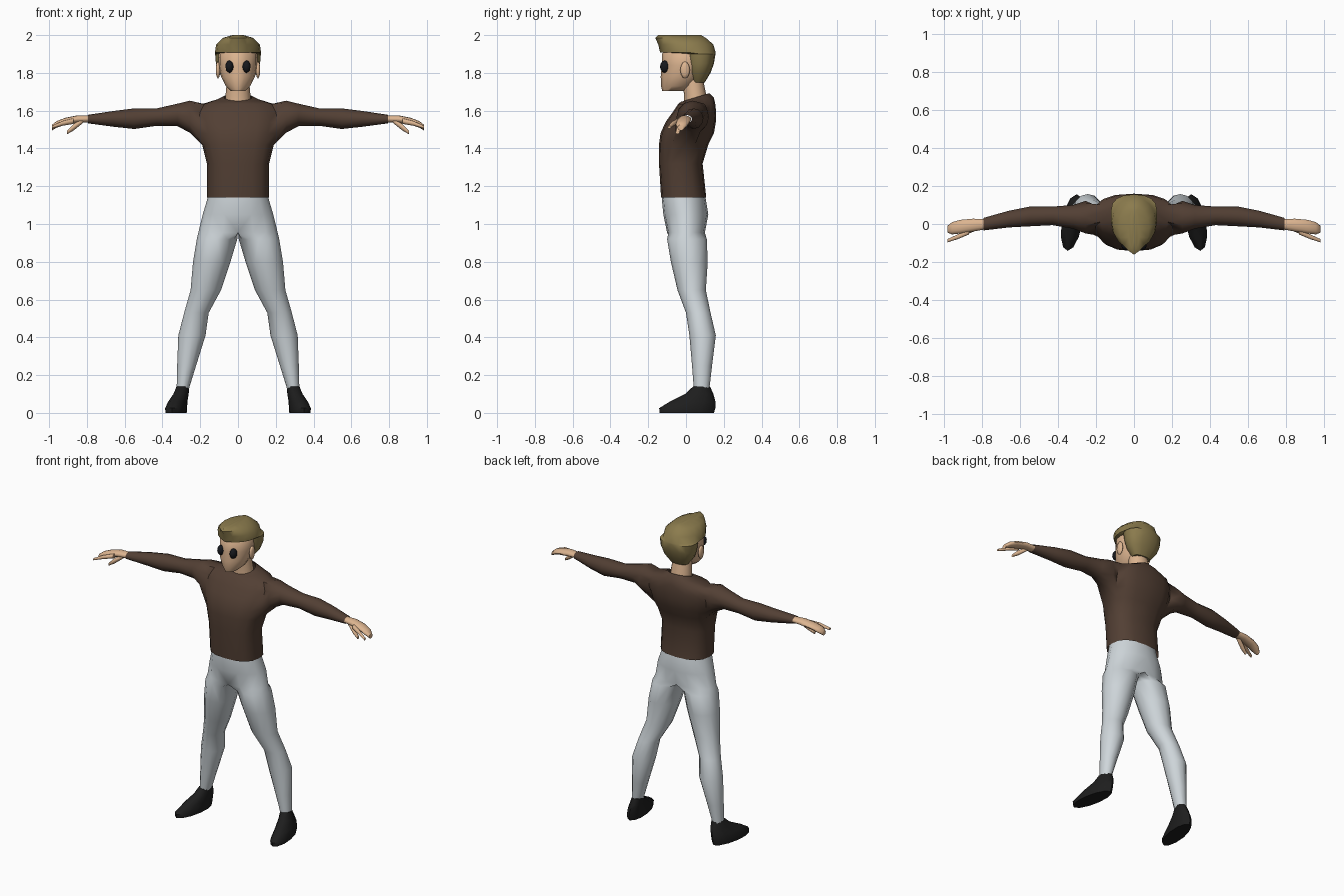
import bpy, bmesh
from math import sin, cos, radians, copysign
from mathutils import Matrix

cube = bpy.data.objects.get("Cube")
if cube:
    bpy.data.objects.remove(cube, do_unlink=True)

SIDES = 12
STEP = 360 // SIDES


def material(name, colour):
    m = bpy.data.materials.new(name)
    m.use_nodes = True
    rgba = (*colour, 1)
    m.diffuse_color = rgba
    bsdf = next(n for n in m.node_tree.nodes if n.type == 'BSDF_PRINCIPLED')
    bsdf.inputs["Base Color"].default_value = rgba
    bsdf.inputs["Roughness"].default_value = 0.8
    return m


skin_tan = material("tan skin", (.72, .46, .28))
brown = material("brown cloth", (.085, .05, .034))
pale_grey = material("pale grey cloth", (.62, .67, .70))
black = material("black leather", (.013, .013, .013))
blond = material("dark blond hair", (.26, .2, .075))
eye_black = material("eye black", (.008, .009, .012))


def soft(v, power):
    return copysign(abs(v) ** power, v)


def half_ring(bm, z, w, front, back, power=1, point=0, tilt=0):
    """Half of a body section, closed by a straight run along x = 0."""
    mid, r, ring = (front + back) / 2, (back - front) / 2, []
    for i in range(SIDES):
        a = i * STEP
        a = a - 360 if a > 180 else a
        if abs(a) < 120:
            x = w * soft(cos(radians(a * .75)), power)
            y = r * soft(sin(radians(a * .75)), power)
        else:
            x, y = 0, copysign(r * (180 - abs(a)) / 60, a)
            if a == -120:
                y -= point
        ring.append(bm.verts.new((x, mid + y, z + tilt * y)))
    return ring


def flat_oval(bm, z, x0, x1, front, back, skew=0):
    """Full oval section lying flat."""
    ring = []
    for i in range(SIDES):
        a = radians(i * STEP)
        y = (front + back) / 2 + (back - front) / 2 * sin(a)
        x = (x0 + x1) / 2 + (x1 - x0) / 2 * cos(a) + skew * y
        ring.append(bm.verts.new((x, y, z)))
    return ring


def side_oval(bm, x, front, back, low, high):
    """Full oval section across an arm, starting at the top."""
    ring = []
    for i in range(SIDES):
        a = radians(i * STEP)
        ring.append(bm.verts.new((x, (front + back) / 2 + (back - front) / 2 * sin(a),
                                  (low + high) / 2 + (high - low) / 2 * cos(a))))
    return ring


def loft(bm, rings, cap_start=False, cap_end=False):
    for lower, upper in zip(rings, rings[1:]):
        for i in range(SIDES):
            j = (i + 1) % SIDES
            bm.faces.new((lower[i], lower[j], upper[j], upper[i]))
    if cap_start:
        bm.faces.new(rings[0][::-1])
    if cap_end:
        bm.faces.new(rings[-1])


def finish(name, bm, mat, sharp=50):
    """Open the centre seam, then make a mirrored, smooth object."""
    seam = [f for f in bm.faces if all(abs(v.co.x) < 1e-4 for v in f.verts)]
    bmesh.ops.delete(bm, geom=seam, context='FACES')
    bmesh.ops.recalc_face_normals(bm, faces=bm.faces[:])
    for f in bm.faces:
        f.smooth = True
    me = bpy.data.meshes.new(name)
    bm.to_mesh(me)
    bm.free()
    me.materials.append(mat)
    me.set_sharp_from_angle(angle=radians(sharp))
    ob = bpy.data.objects.new(name, me)
    bpy.context.scene.collection.objects.link(ob)
    ob.modifiers.new("Mirror", 'MIRROR').use_axis[0] = True
    return ob


def blob(name, centre, radii, mat):
    bm = bmesh.new()
    place = Matrix.Translation(centre) @ Matrix.Diagonal((*radii, 1))
    bmesh.ops.create_icosphere(bm, subdivisions=2, radius=1, matrix=place)
    finish(name, bm, mat)


# Sweater body: waist to collar
bm = bmesh.new()
body = [half_ring(bm, *s, power=.8) for s in (
    (1.14, .164, -.132, .107), (1.32, .165, -.143, .088),
    (1.42, .19, -.143, .118), (1.48, .21, -.135, .148),
    (1.54, .22, -.108, .158), (1.59, .215, -.072, .16),
    (1.635, .19, -.042, .155))]
body.append(half_ring(bm, 1.657, .115, -.028, .148, tilt=.12))
body.append(half_ring(bm, 1.672, .075, -.012, .125, tilt=.3))
loft(bm, body)

# Armhole, with the sleeve grown out of it
BOTTOM, TOP = 2, 6
rows = range(BOTTOM, TOP + 1)
patch = {body[r][c] for r in rows for c in (-1, 0, 1)}
bmesh.ops.delete(bm, geom=[f for f in bm.faces if all(v in patch for v in f.verts)],
                 context='FACES')
armhole = ([body[TOP][0]] + [body[r][1] for r in reversed(rows)]
           + [body[BOTTOM][0]] + [body[r][-1] for r in rows])
sleeve = [side_oval(bm, *s) for s in (
    (.255, -.05, .122, 1.483, 1.653), (.32, -.025, .1, 1.518, 1.637),
    (.43, -.006, .092, 1.52, 1.612), (.55, -.012, .092, 1.503, 1.612),
    (.66, -.018, .07, 1.515, 1.598), (.795, -.034, .032, 1.533, 1.578))]
loft(bm, [armhole] + sleeve)
finish("sweater", bm, brown)

# Trousers: ankles to waist
bm = bmesh.new()
leg = [flat_oval(bm, *s) for s in (
    (.12, .262, .325, .042, .123), (.25, .222, .322, .032, .138),
    (.41, .172, .316, .018, .158), (.53, .155, .285, 0, .13),
    (.65, .09, .251, -.045, .105), (.8, .04, .238, -.08, .115),
    (.92, .004, .218, -.1, .11))]
leg += [half_ring(bm, *s) for s in (
    (.955, .21, -.1, .1), (1.05, .187, -.12, .118),
    (1.13, .163, -.128, .105), (1.16, .158, -.125, .1))]
loft(bm, leg)
finish("trousers", bm, pale_grey, 70)

# Shoes, toes turned out
bm = bmesh.new()
shoe = [flat_oval(bm, *s, skew=-.15) for s in (
    (0, .276, .381, -.14, .148), (.025, .274, .383, -.142, .155),
    (.06, .276, .372, -.085, .156), (.1, .272, .352, -.005, .145),
    (.14, .27, .338, .038, .127))]
loft(bm, shoe, True, True)
finish("shoe", bm, black)

# Hands: palm with fingers, forefinger and thumb
for name, sections in {
    "palm": ((.785, -.028, .026, 1.538, 1.574), (.85, -.04, .028, 1.535, 1.575),
             (.915, -.05, .022, 1.525, 1.562), (.96, -.055, .01, 1.51, 1.545),
             (.985, -.045, -.01, 1.495, 1.525)),
    "forefinger": ((.87, -.055, -.02, 1.53, 1.56), (.93, -.08, -.055, 1.52, 1.545),
                   (.985, -.097, -.08, 1.505, 1.52)),
    "thumb": ((.82, -.03, 0, 1.535, 1.56), (.87, -.05, -.02, 1.495, 1.53),
              (.905, -.055, -.035, 1.475, 1.495)),
}.items():
    bm = bmesh.new()
    loft(bm, [side_oval(bm, *s) for s in sections], True, True)
    finish(name, bm, skin_tan)

# Neck
bm = bmesh.new()
loft(bm, [half_ring(bm, *s) for s in (
    (1.63, .07, -.012, .115), (1.68, .066, -.01, .108), (1.77, .058, -.02, .09))])
finish("neck", bm, skin_tan)

# Head with a ridge down the face
bm = bmesh.new()
loft(bm, [half_ring(bm, *s, point=.008) for s in (
    (1.705, .038, -.118, -.01), (1.73, .065, -.124, .04),
    (1.78, .09, -.126, .08), (1.84, .102, -.12, .11),
    (1.9, .102, -.12, .11), (1.94, .07, -.08, .07))], True, True)
finish("head", bm, skin_tan)

blob("ear", (.106, -.005, 1.815), (.012, .026, .045), skin_tan)
blob("eye", (.045, -.112, 1.833), (.022, .026, .033), eye_black)

# Hair: nape, crown and the swept-up fringe
bm = bmesh.new()
hair = [half_ring(bm, *s, power=.85) for s in (
    (1.75, .06, .03, .1), (1.8, .1, .01, .13), (1.85, .117, 0, .148),
    (1.9, .121, -.01, .156))]
hair += [half_ring(bm, *s, point=.012) for s in (
    (1.908, .122, -.125, .157), (1.95, .116, -.135, .145),
    (1.985, .08, -.15, .105), (2, .03, -.135, .08))]
loft(bm, hair, True, True)
finish("hair", bm, blond)
